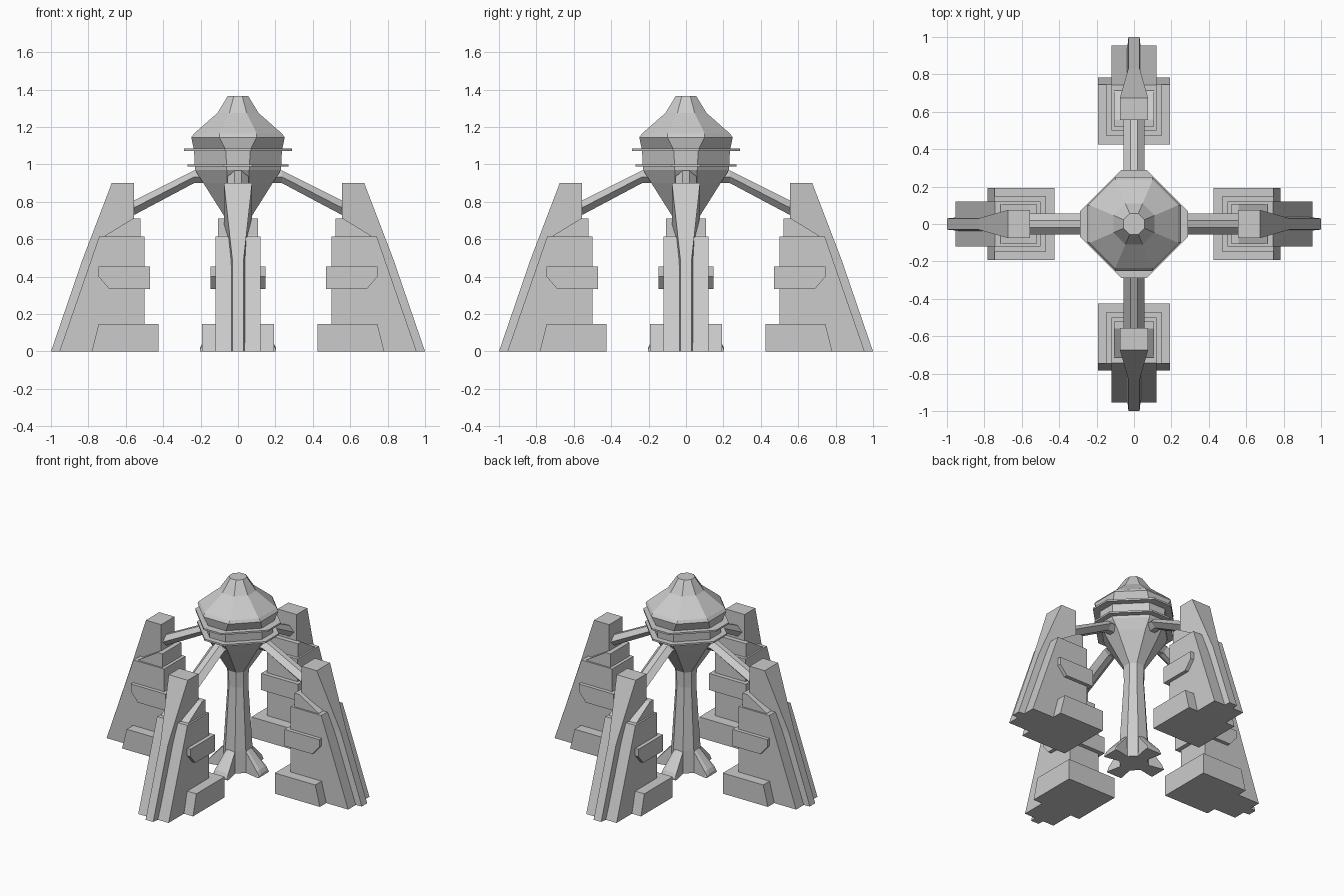
import bpy, bmesh
from math import pi

if "Cube" in bpy.data.objects:
    bpy.data.objects.remove(bpy.data.objects["Cube"])


def make_mesh(name, rings):
    """Loft closed rings of points into a capped flat-shaded mesh."""
    bm = bmesh.new()
    loops = [[bm.verts.new(p) for p in r] for r in rings]
    n = len(loops[0])
    for a, b in zip(loops, loops[1:]):
        for i in range(n):
            j = (i + 1) % n
            bm.faces.new((a[i], a[j], b[j], b[i]))
    bm.faces.new(loops[0][::-1])
    bm.faces.new(loops[-1])
    bmesh.ops.recalc_face_normals(bm, faces=bm.faces)
    me = bpy.data.meshes.new(name)
    bm.to_mesh(me)
    bm.free()
    return me


def place(name, me, angle=0.0):
    ob = bpy.data.objects.new(name, me)
    ob.rotation_euler.z = angle
    bpy.context.collection.objects.link(ob)


def four_sides(name, me):
    for side, k in (("right", 0), ("back", 1), ("left", 2), ("front", 3)):
        place(f"{side}_{name}", me, k * pi / 2)


def slab(name, profile, w):
    """Extrude an x-z profile to half width w in y."""
    return make_mesh(name, [[(x, y, z) for x, z in profile] for y in (-w, w)])


def octagon(z, a, b):
    """Octagon with flats at distance a on the axes, of half length b."""
    return [(a, -b, z), (a, b, z), (b, a, z), (-b, a, z),
            (-a, b, z), (-a, -b, z), (-b, -a, z), (b, -a, z)]


# Central tower: stem, flared bowl, cabin and domed roof
tower = [(0, .09, .04), (.16, .088, .038), (.6, .062, .028), (.71, .065, .03),
         (.90, .185, .058), (.97, .23, .06), (1.075, .235, .065),
         (1.145, .25, .1), (1.165, .235, .1), (1.275, .11, .046), (1.365, .055, .023)]
place("central_tower", make_mesh("central_tower", [octagon(*t) for t in tower]))

# Thin ledges around the cabin
for name, z, a, b in (("upper_ledge", 1.073, .288, .07), ("lower_ledge", .988, .27, .075)):
    place(name, make_mesh(name, [octagon(z, a, b), octagon(z + .012, a, b)]))

# Tower feet
foot = [(.04, .04, 0, .17), (.09, .04, 0, .155), (.19, .06, 0, .045), (.203, .06, 0, .02)]
four_sides("tower_foot", make_mesh("tower_foot", [
    [(x, -w, b), (x, w, b), (x, w * .9, t - .01), (x, w * .45, t),
     (x, -w * .45, t), (x, -w * .9, t - .01)] for x, w, b, t in foot]))

# Hexagonal struts from cabin to pylons
strut = [(.1, .9, .97), (.235, .9, .967), (.57, .722, .8)]
four_sides("strut", make_mesh("strut", [
    [(x, -.02, b), (x, .02, b), (x, .056, (b + t) / 2), (x, .02, t),
     (x, -.02, t), (x, -.056, (b + t) / 2)] for x, b, t in strut]))

# Pylon fin: wide at the top, narrow spine down the outside
fin = [(0, 1.0, .03), (.49, .832, .03), (.9, .675, .075)]
four_sides("pylon_fin", make_mesh("pylon_fin", [
    [(.555, -.075, z), (x, -w, z), (x, w, z), (.555, .075, z)] for z, x, w in fin]))

# Pylon body, shoulder, band and base block
four_sides("pylon_body", slab("pylon_body", [(.5, 0), (.955, 0), (.742, .615), (.5, .615)], .12))
four_sides("pylon_shoulder", slab(
    "pylon_shoulder", [(.522, .6), (.72, .6), (.71, .62), (.56, .712), (.522, .712)], .108))
four_sides("pylon_band", slab(
    "pylon_band", [(.47, .335), (.69, .335), (.745, .4), (.745, .453), (.47, .453)], .146))
four_sides("pylon_base", slab("pylon_base", [(.425, 0), (.782, 0), (.745, .147), (.425, .147)], .192))
